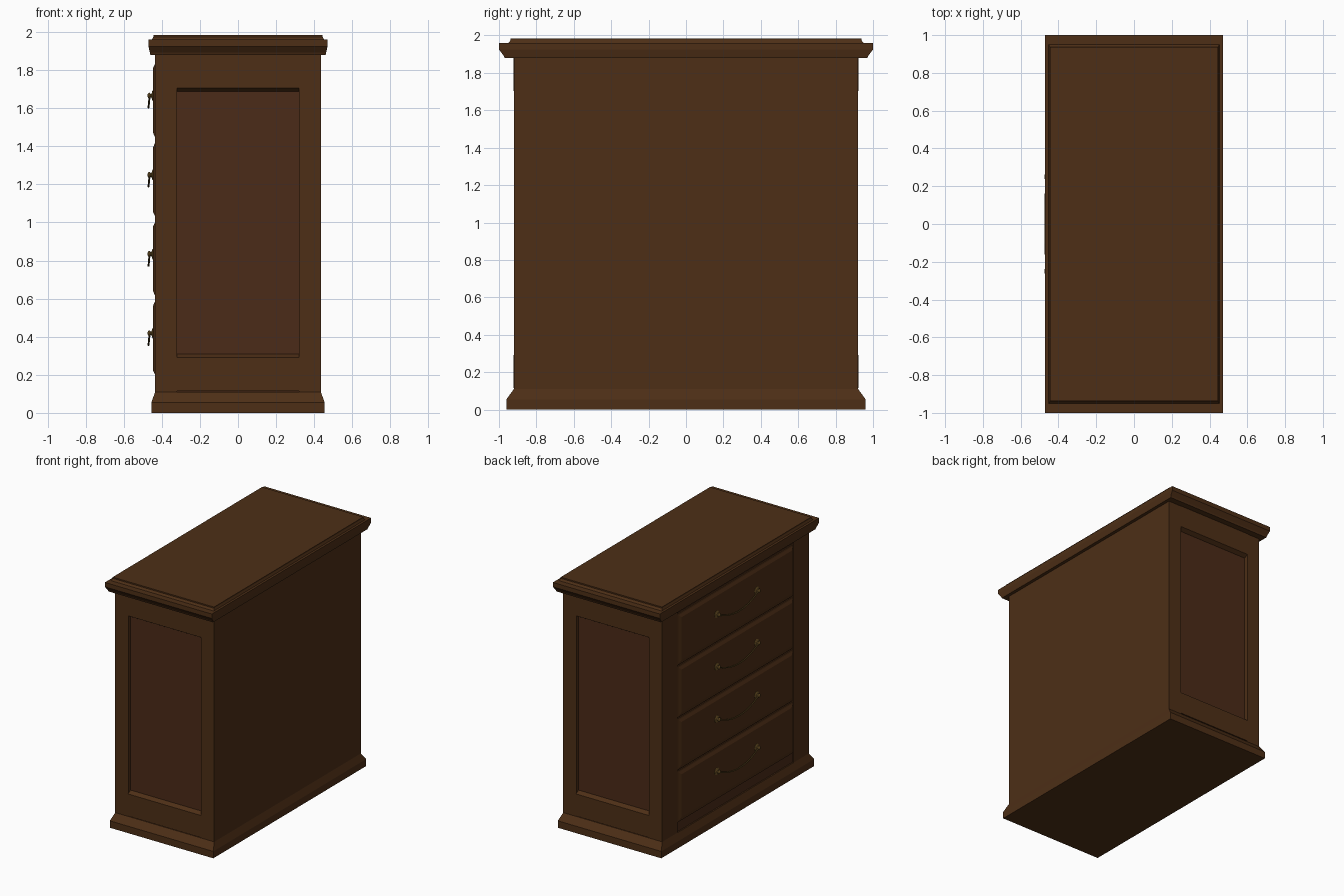
import bpy
import math

if "Cube" in bpy.data.objects:
    bpy.data.objects.remove(bpy.data.objects["Cube"])


def material(name, rgb):
    m = bpy.data.materials.new(name)
    m.diffuse_color = (*rgb, 1)
    m.use_nodes = True
    m.node_tree.nodes["Principled BSDF"].inputs["Base Color"].default_value = m.diffuse_color
    return m


wood = material("dark_wood", (0.075, 0.028, 0.008))
panel_wood = material("panel_wood", (0.07, 0.024, 0.009))
brass = material("aged_brass", (0.16, 0.09, 0.02))


def loft(name, rings, mat, smooth=False):
    """Skin a list of equal-length rings of points and cap both ends."""
    n = len(rings[0])
    verts = [p for r in rings for p in r]
    faces = [(i * n + j, i * n + (j + 1) % n, (i + 1) * n + (j + 1) % n, (i + 1) * n + j)
             for i in range(len(rings) - 1) for j in range(n)]
    faces += [tuple(reversed(range(n))), tuple(range(len(verts) - n, len(verts)))]
    me = bpy.data.meshes.new(name)
    me.from_pydata(verts, [], faces)
    ob = bpy.data.objects.new(name, me)
    bpy.context.collection.objects.link(ob)
    me.materials.append(mat)
    if smooth:
        bpy.ops.object.select_all(action='DESELECT')
        ob.select_set(True)
        bpy.context.view_layer.objects.active = ob
        bpy.ops.object.shade_smooth_by_angle(angle=math.radians(40))
    return ob


def rect(hx, hy, z):
    return [(-hx, -hy, z), (hx, -hy, z), (hx, hy, z), (-hx, hy, z)]


def box(name, x0, x1, y0, y1, z0, z1, mat=wood):
    return loft(name, [[(x0, y0, z), (x1, y0, z), (x1, y1, z), (x0, y1, z)] for z in (z0, z1)], mat)


# Plinth and moulded top
loft("plinth", [rect(0.455, 0.96, 0), rect(0.455, 0.96, 0.055), rect(0.435, 0.92, 0.11)], wood)
loft("cornice_top", [rect(*r) for r in (
    (0.45, 0.945, 1.88), (0.46, 0.97, 1.88), (0.463, 0.975, 1.892), (0.47, 1.0, 1.925),
    (0.47, 1.0, 1.96), (0.452, 0.95, 1.96), (0.445, 0.937, 1.975), (0.445, 0.937, 1.985))], wood)

# Carcass with side panels showing in the recesses
box("carcass", -0.425, 0.42, -0.89, 0.89, 0.10, 1.89, panel_wood)
box("back_panel", 0.40, 0.435, -0.73, 0.73, 0.10, 1.89)

# Corner posts
for sx in (-1, 1):
    for sy in (-1, 1):
        xs, ys = sorted((sx * 0.32, sx * 0.435)), sorted((sy * 0.73, sy * 0.92))
        box("corner_post", *xs, *ys, 0.10, 1.89)

# Side rails with a sloped edge towards the panel
for sy in (-1, 1):
    for name, zo, zi, zs in (("side_bottom_rail", 0.115, 0.29, 0.308),
                             ("side_top_rail", 1.885, 1.705, 1.687)):
        prof = [(0.88, zo), (0.923, zo), (0.923, zi), (0.892, zs), (0.88, zs)]
        if (sy > 0) == (zo < zi):
            prof.reverse()
        loft(name, [[(x, sy * y, z) for y, z in prof] for x in (-0.32, 0.32)], wood)

# Drawers with bevelled fronts and bail handles
PITCH, Z0 = 0.416, 0.185


def lathe_x(name, y, z, prof, n=16):
    rings = [[(x, y + r * math.cos(2 * math.pi * k / n), z - r * math.sin(2 * math.pi * k / n))
              for k in range(n)] for r, x in prof]
    return loft(name, rings, brass, True)


for i in range(4):
    zb, zt = Z0 + i * PITCH + 0.004, Z0 + (i + 1) * PITCH - 0.004
    rings = []
    for inset, x in ((0, -0.42), (0, -0.433), (0.012, -0.436), (0.034, -0.446)):
        y, b, t = 0.727 - inset, zb + inset, zt - inset
        rings.append([(x, -y, b), (x, -y, t), (x, y, t), (x, y, b)])
    loft("drawer_front", rings, wood)

    zh = (zb + zt) / 2 + 0.235 - 0.21
    for sy in (-1, 1):
        lathe_x("handle_rosette", sy * 0.25, zh, (
            (0.028, -0.443), (0.028, -0.448), (0.020, -0.452), (0.010, -0.454), (0.010, -0.459),
            (0.015, -0.463), (0.016, -0.468), (0.011, -0.473), (0.004, -0.475)))
    # Hanging bail swept along a sagging arc
    path = []
    for k in range(25):
        t = k / 12 - 1
        path.append((-0.464 - 0.006 * (1 - t * t), 0.25 * t, zh - 0.062 * (1 - t * t)))
    rings = []
    for k, (x, y, z) in enumerate(path):
        slope = math.atan2(0.124 * (k / 12 - 1), 0.25)
        rings.append([(x + 0.005 * math.cos(a),
                       y - 0.005 * math.sin(a) * math.sin(slope),
                       z + 0.005 * math.sin(a) * math.cos(slope))
                      for a in (-2 * math.pi * j / 8 for j in range(8))])
    loft("handle_bail", rings, brass, True)

# Consistent outward normals
import bmesh
for ob in bpy.context.collection.objects:
    bm = bmesh.new()
    bm.from_mesh(ob.data)
    bmesh.ops.recalc_face_normals(bm, faces=bm.faces)
    bm.to_mesh(ob.data)
    bm.free()
